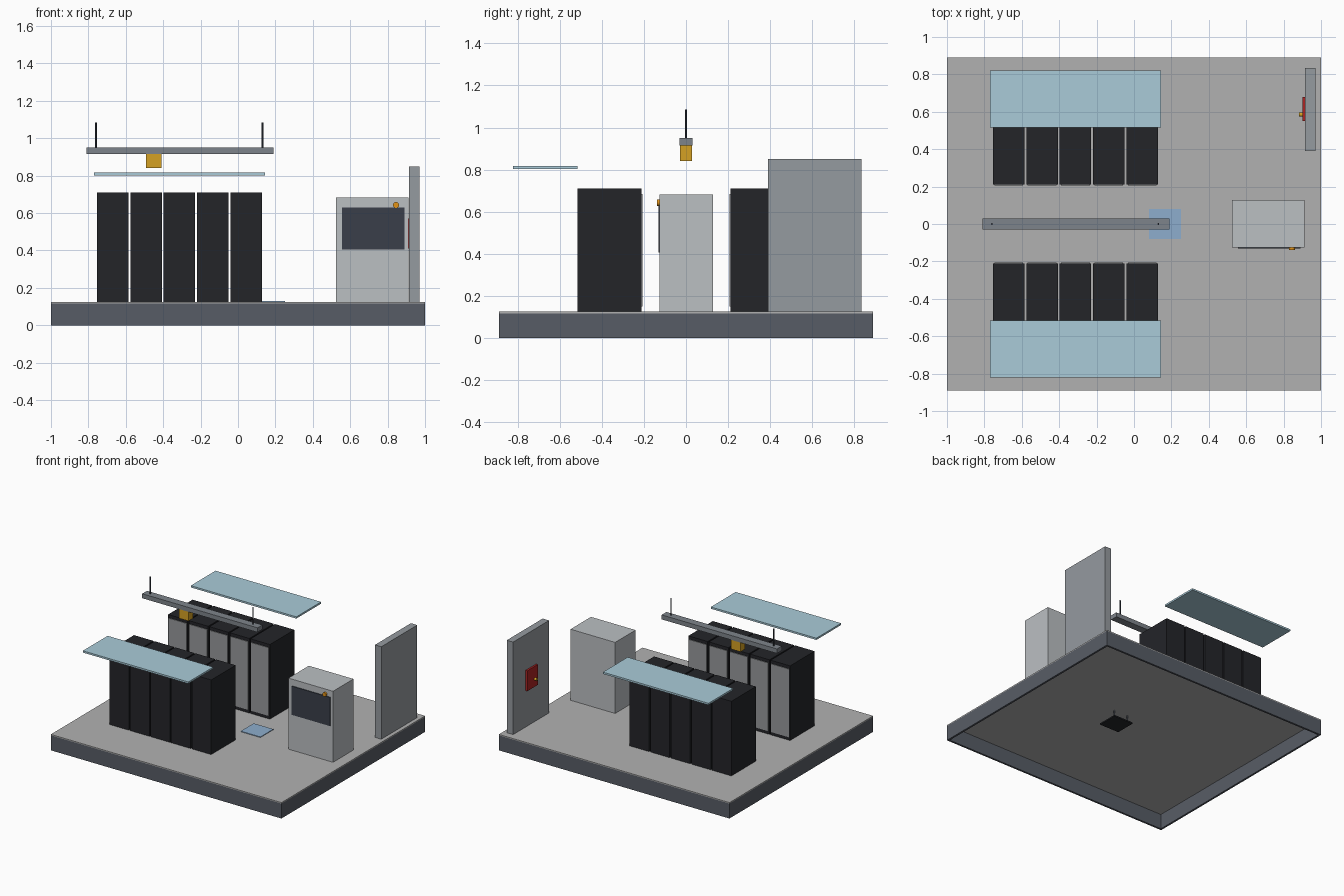
import bpy, bmesh, math

if "Cube" in bpy.data.objects:
    bpy.data.objects.remove(bpy.data.objects["Cube"])


def material(name, rgb):
    m = bpy.data.materials.new(name)
    m.diffuse_color = (*[(c / 255) ** 2.2 for c in rgb], 1)
    m.use_nodes = True
    m.node_tree.nodes["Principled BSDF"].inputs["Base Color"].default_value = m.diffuse_color
    return m


BLACK = material("rack_black", (40, 41, 45))
FLOOR = material("floor_grey", (176, 176, 176))
STEEL = material("plinth_steel", (88, 93, 102))
DOOR = material("door_grey", (150, 152, 154))
GLASS = material("pale_blue", (168, 202, 216))
TILE = material("tile_blue", (140, 172, 204))
RAIL = material("rail_grey", (125, 131, 138))
WALL = material("wall_grey", (148, 153, 158))
CABINET = material("cabinet_grey", (186, 190, 193))
SCREEN = material("screen_dark", (60, 65, 75))
YELLOW = material("yellow", (212, 160, 40))
ORANGE = material("orange", (224, 145, 30))
RED = material("red", (170, 40, 40))


def finish(name, bm, mat):
    mesh = bpy.data.meshes.new(name)
    bm.to_mesh(mesh)
    bm.free()
    mesh.materials.append(mat)
    ob = bpy.data.objects.new(name, mesh)
    bpy.context.collection.objects.link(ob)
    return ob


def box(name, x, y, z, mat, open_ends=False):
    """Box from (min, max) ranges; open_ends drops its top and bottom."""
    bm = bmesh.new()
    bmesh.ops.create_cube(bm, size=1)
    for v in bm.verts:
        for i, (a, b) in enumerate((x, y, z)):
            v.co[i] = (a + b) / 2 + v.co[i] * abs(b - a)
    if open_ends:
        bm.normal_update()
        caps = [f for f in bm.faces if abs(f.normal.z) > 0.9]
        bmesh.ops.delete(bm, geom=caps, context='FACES_ONLY')
    return finish(name, bm, mat)


def cylinder(name, centre, radius, depth, mat, rotation=(0, 0, 0), sides=16):
    bpy.ops.mesh.primitive_cylinder_add(vertices=sides, radius=radius, depth=depth,
                                        location=centre, rotation=rotation)
    ob = bpy.context.object
    ob.name = name
    ob.data.materials.append(mat)
    bpy.ops.object.shade_smooth_by_angle(angle=math.radians(40))
    return ob


TOP = 0.125

# Hollow plinth with a floor plate on top
plinth = box("plinth_walls", (-1, 1), (-0.89, 0.89), (0, 0.117), STEEL, open_ends=True)
shell = plinth.modifiers.new("thickness", 'SOLIDIFY')
shell.thickness = 0.015
shell.offset = -1
shell.use_even_offset = True
box("floor_plate", (-1, 1), (-0.89, 0.89), (0.117, TOP), FLOOR)

# Access tile, with its plate and posts below the floor
box("floor_tile", (0.08, 0.25), (-0.08, 0.08), (TOP, 0.13), TILE)
box("underfloor_plate", (0.08, 0.25), (-0.08, 0.08), (0.05, 0.06), BLACK)
for i, x in enumerate((0.105, 0.225)):
    cylinder(f"underfloor_post_{i + 1}", (x, 0.05, 0.089), 0.006, 0.058, STEEL, sides=8)

# Two facing rows of racks, doors towards the aisle, canopy behind each row
for row, s in (("front", -1), ("back", 1)):
    for i in range(5):
        x = -0.67 + i * 0.1785
        box(f"{row}_rack_{i + 1}", (x - 0.084, x + 0.084), (s * 0.212, s * 0.515),
            (TOP, 0.71), BLACK)
        box(f"{row}_rack_door_{i + 1}", (x - 0.077, x + 0.077), (s * 0.207, s * 0.212),
            (0.15, 0.685), DOOR)
    box(f"{row}_canopy", (-0.77, 0.145), (s * 0.515, s * 0.822), (0.802, 0.816), GLASS)

# Overhead rail with hangers and trolley
box("overhead_rail", (-0.81, 0.19), (-0.03, 0.03), (0.915, 0.95), RAIL)
for i, x in enumerate((-0.76, 0.13)):
    cylinder(f"rail_hanger_{i + 1}", (x, 0, 1.0175), 0.005, 0.135, SCREEN, sides=8)
box("rail_trolley", (-0.493, -0.41), (-0.028, 0.028), (0.842, 0.915), YELLOW)

# Control cabinet with screen and push button
box("control_cabinet", (0.525, 0.912), (-0.125, 0.128), (TOP, 0.682), CABINET)
box("cabinet_screen", (0.555, 0.89), (-0.131, -0.125), (0.405, 0.63), SCREEN)
cylinder("cabinet_button", (0.845, -0.132, 0.643), 0.016, 0.014, ORANGE,
         rotation=(math.pi / 2, 0, 0))

# Wall panel with red box and handle
box("wall_panel", (0.915, 0.97), (0.39, 0.835), (TOP, 0.85), WALL)
box("red_wall_box", (0.9, 0.915), (0.55, 0.68), (0.41, 0.57), RED)
cylinder("wall_box_handle", (0.891, 0.585, 0.47), 0.011, 0.018, YELLOW,
         rotation=(0, math.pi / 2, 0), sides=12)
